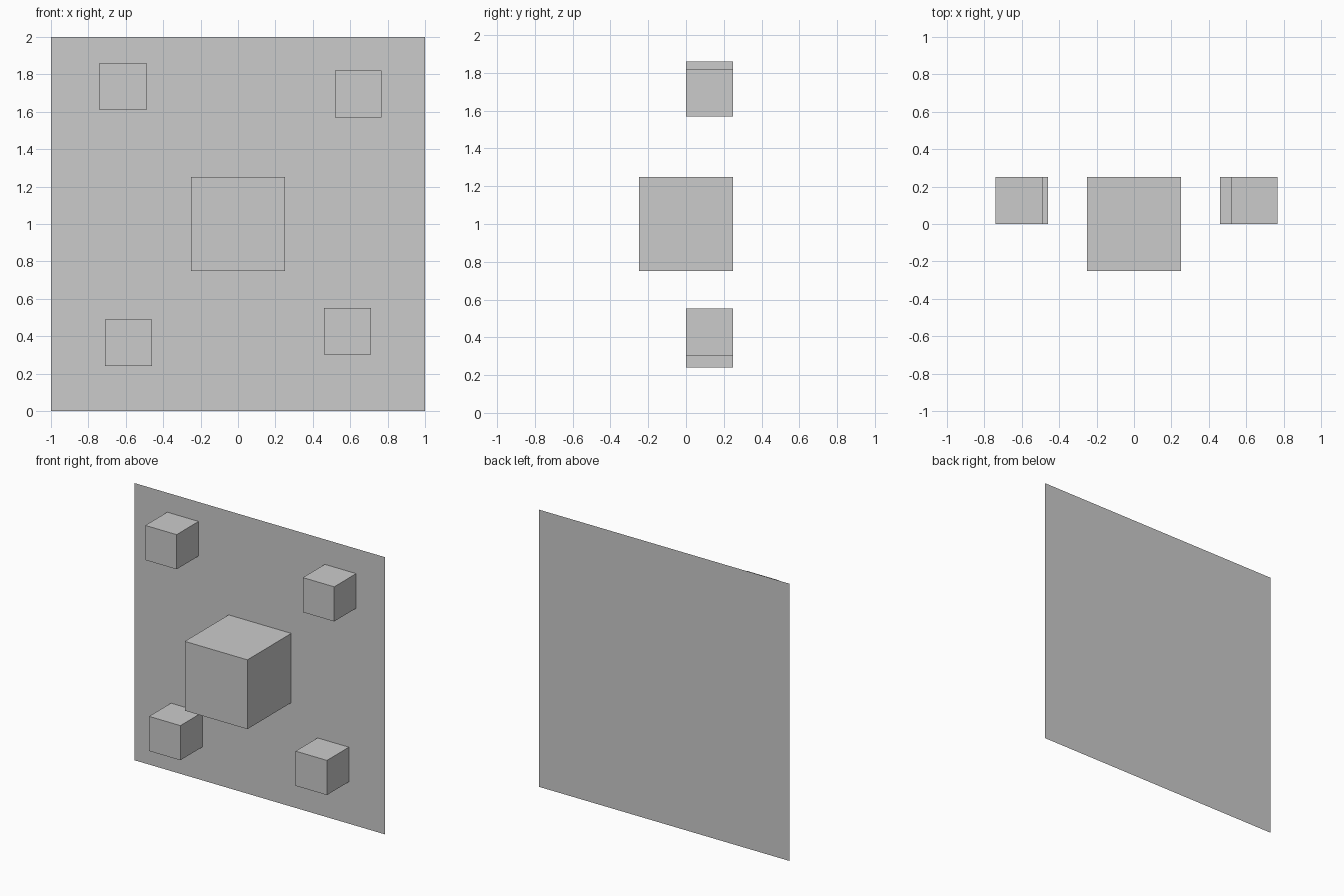
import bpy
from math import radians

if "Cube" in bpy.data.objects:
    bpy.data.objects.remove(bpy.data.objects["Cube"])

BACK_Y = 0.25


def block(name, x, z, size):
    """Cube whose back face sits flush against the panel."""
    bpy.ops.mesh.primitive_cube_add(size=size, location=(x, BACK_Y - size / 2, z))
    bpy.context.object.name = name


# Thin upright back panel, facing the front
bpy.ops.mesh.primitive_plane_add(size=2, location=(0, BACK_Y, 1), rotation=(radians(90), 0, 0))
bpy.context.object.name = "back_panel"

# Large central block
block("centre_block", 0, 1, 0.5)

# Four small corner blocks, placed slightly irregularly
corners = {
    "upper_left": (-0.615, 1.735),
    "upper_right": (0.643, 1.695),
    "lower_left": (-0.585, 0.365),
    "lower_right": (0.585, 0.427),
}
for label, (x, z) in corners.items():
    block(label + "_block", x, z, 0.25)
